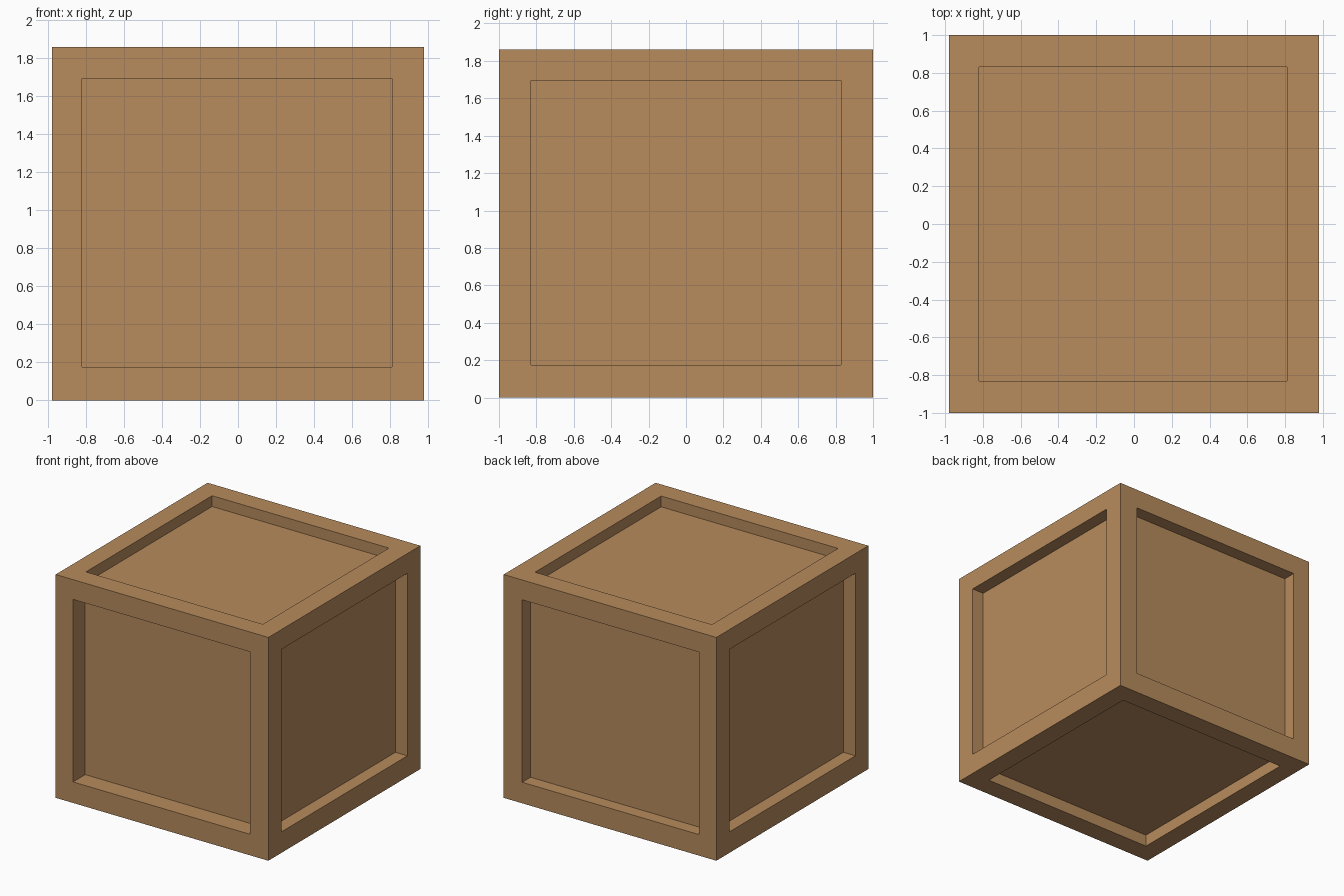
import bpy
import bmesh
from mathutils import Vector

if "Cube" in bpy.data.objects:
    bpy.data.objects.remove(bpy.data.objects["Cube"])

# Outer size, frame opening limits, and recess depth for each side
LOW, HIGH = Vector((-0.98, -1.0, 0.0)), Vector((0.98, 1.0, 1.86))
OPEN_LOW, OPEN_HIGH = (-0.82, -0.83, 0.175), (0.81, 0.83, 1.695)
DEPTH = {(0, -1): 0.11, (0, 1): 0.11,   # left, right
         (1, -1): 0.16, (1, 1): 0.11,   # front, back
         (2, -1): 0.10, (2, 1): 0.09}   # bottom, top

wood = bpy.data.materials.new("warm wood brown")
wood.diffuse_color = (0.474, 0.258, 0.109, 1.0)
wood.use_nodes = True
wood.node_tree.nodes["Principled BSDF"].inputs["Base Color"].default_value = wood.diffuse_color

# Crate body
bm = bmesh.new()
bmesh.ops.create_cube(bm, size=1.0)
size, centre = HIGH - LOW, (HIGH + LOW) / 2
for v in bm.verts:
    v.co = Vector(v.co[i] * size[i] + centre[i] for i in range(3))
bm.normal_update()


def recess(face):
    """Inset a frame border, then sink the panel inside it."""
    normal = face.normal.copy()
    axis = max(range(3), key=lambda i: abs(normal[i]))
    sign = 1 if normal[axis] > 0 else -1
    # Frame opening
    bmesh.ops.inset_individual(bm, faces=[face], thickness=0.15)
    for v in face.verts:
        for i in range(3):
            if i != axis:
                v.co[i] = OPEN_HIGH[i] if v.co[i] > centre[i] else OPEN_LOW[i]
    # Sunken panel
    bmesh.ops.inset_individual(bm, faces=[face], thickness=0.001)
    for v in face.verts:
        for i in range(3):
            if i != axis:
                v.co[i] = OPEN_HIGH[i] if v.co[i] > centre[i] else OPEN_LOW[i]
        v.co[axis] -= sign * DEPTH[(axis, sign)]


for f in list(bm.faces):
    recess(f)
bmesh.ops.recalc_face_normals(bm, faces=bm.faces)

mesh = bpy.data.meshes.new("crate")
bm.to_mesh(mesh)
bm.free()
mesh.materials.append(wood)
crate = bpy.data.objects.new("crate", mesh)
bpy.context.collection.objects.link(crate)
